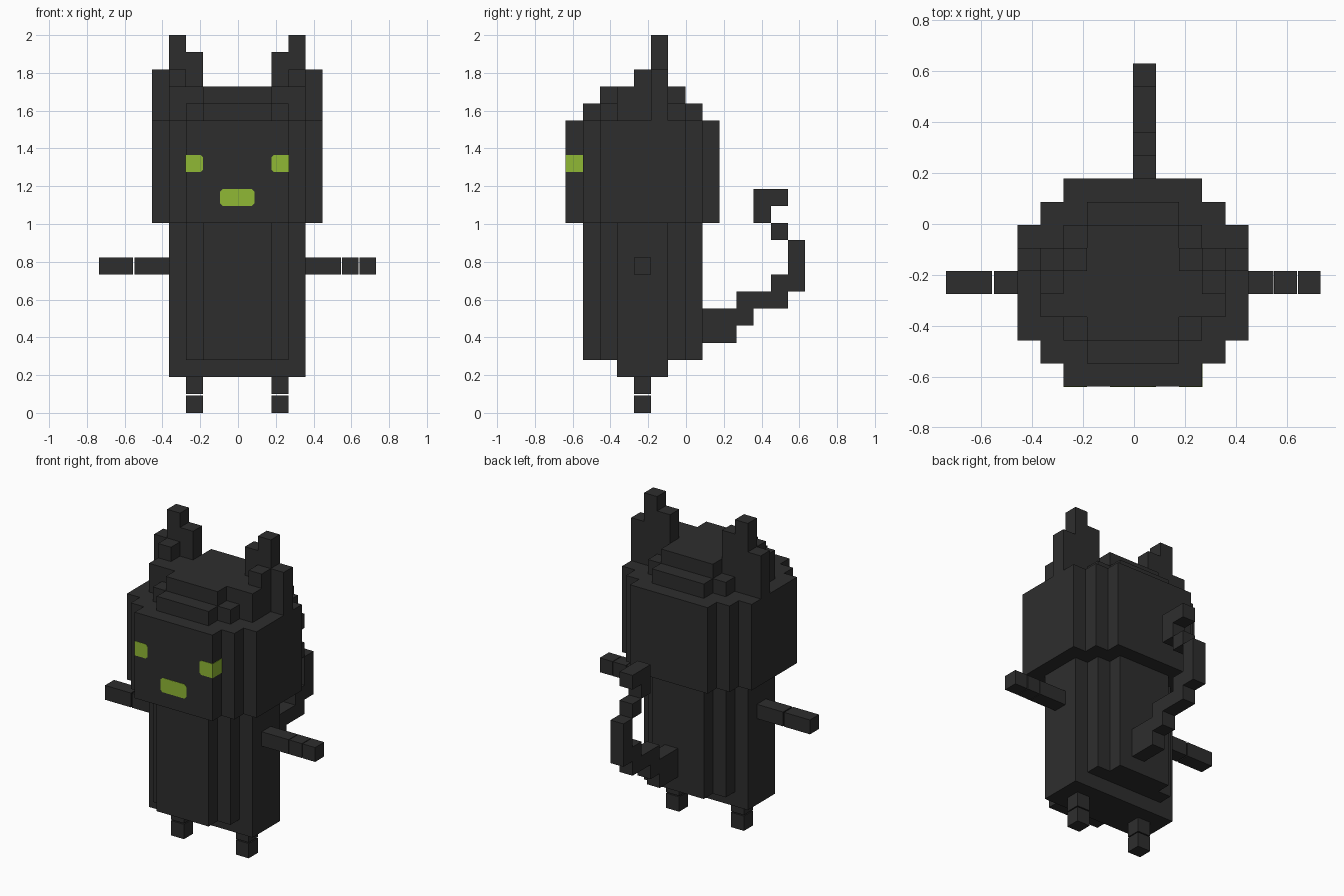
import bpy
import bmesh
from mathutils import Vector

old = bpy.data.objects.get("Cube")
if old:
    bpy.data.objects.remove(old)

V = 0.0905                              # size of one block
ORIGIN = Vector((-0.004, -0.0035, 0.009))


def material(name, rgb):
    m = bpy.data.materials.new(name)
    m.use_nodes = True
    m.diffuse_color = (*rgb, 1)
    bsdf = next(n for n in m.node_tree.nodes if n.type == 'BSDF_PRINCIPLED')
    bsdf.inputs["Base Color"].default_value = (*rgb, 1)
    bsdf.inputs["Roughness"].default_value = 0.9
    return m


CHARCOAL = material("charcoal", (0.027, 0.027, 0.027))
GREEN = material("lime green", (0.28, 0.48, 0.035))


def finish(name, bm, mat):
    bmesh.ops.recalc_face_normals(bm, faces=bm.faces)
    mesh = bpy.data.meshes.new(name)
    bm.to_mesh(mesh)
    bm.free()
    mesh.materials.append(mat)
    ob = bpy.data.objects.new(name, mesh)
    bpy.context.collection.objects.link(ob)
    return ob


def prism(bm, points, direction):
    """Extrude a flat outline, given in block units."""
    face = bm.faces.new([bm.verts.new(ORIGIN + Vector(p) * V) for p in points])
    new = bmesh.ops.extrude_face_region(bm, geom=[face])["geom"]
    verts = [g for g in new if isinstance(g, bmesh.types.BMVert)]
    bmesh.ops.translate(bm, verts=verts, vec=Vector(direction) * V)


def blocks(name, boxes, mat=CHARCOAL):
    """Boxes given as x, y and z ranges in block units."""
    bm = bmesh.new()
    for (x0, x1), (y0, y1), (z0, z1) in boxes:
        outline = [(x0, y0, z0), (x1, y0, z0), (x1, y1, z0), (x0, y1, z0)]
        prism(bm, outline, (0, 0, z1 - z0))
    return finish(name, bm, mat)


def stepped(name, half, widths, z0, z1):
    """Round-cornered block: (half width, half depth) steps about the spine."""
    mid = -2.5
    quarter = []
    for i, (w, d) in enumerate(widths):
        if i:
            quarter.append((w, widths[i - 1][1]))
        quarter.append((w, d))
    right = [(w, mid - d) for w, d in reversed(quarter)]
    right += [(w, mid + d) for w, d in quarter]
    outline = right + [(-x, y) for x, y in reversed(right)]
    bm = bmesh.new()
    prism(bm, [(x, y, z0) for x, y in outline], (0, 0, z1 - z0))
    return finish(name, bm, CHARCOAL)


# Body and head
BODY = [(4, 1.5), (3, 2.5), (2, 3.5)]
HEAD = [(5, 2.5), (4, 3.5), (3, 4.5)]
blocks("body_base", [((-4, 4), (-4, -1), (2, 3))])
stepped("body", 4, BODY, 3, 11)
stepped("head", 5, HEAD, 11, 17)
stepped("head_cap_lower", 4, BODY, 17, 18)
stepped("head_cap_upper", 4, [(4, 1.5), (2, 2.5)], 18, 19)


def side(s, a, b):
    return tuple(sorted((s * a, s * b)))


# Paired parts
for label, s in (("left", 1), ("right", -1)):
    blocks(label + "_ear", [
        (side(s, 4, 5), (-2, -1), (17, 20)),
        (side(s, 2, 3), (-2, -1), (19, 21)),
        (side(s, 3, 4), (-2, -1), (19, 22)),
        (side(s, 3, 4), (-3, -2), (19, 20)),
    ])
    blocks(label + "_foot", [
        (side(s, 2, 3), (-3, -2), (1, 2)),
        (side(s, 2, 3), (-3, -2), (-0.1, 0.93)),
    ])

    # Eye wraps round the corner of the face, with its inner corners trimmed
    e, t = 0.02, 0.14
    inner, outer = 2, 3 + e
    outline = [(outer, 14), (outer, 15), (inner + t, 15), (inner, 15 - t),
               (inner, 14 + t), (inner + t, 14)]
    bm = bmesh.new()
    prism(bm, [(s * x, -7 - e, z) for x, z in outline], (0, 1 + e, 0))
    finish(label + "_eye", bm, GREEN)

# Arms, with narrow joints
ARM_Y, ARM_Z = (-3, -2), (8, 9)
blocks("left_arm", [(x, ARM_Y, ARM_Z) for x in ((4, 6.08), (6.12, 7.1), (7.15, 8.13))])
blocks("right_arm", [(x, ARM_Y, ARM_Z) for x in ((-6.02, -4), (-8.1, -6.1))])

# Mouth
t = 0.15
mouth = [(-1, 12 + t), (-1 + t, 12), (1 - t, 12), (1, 12 + t),
         (1, 13 - t), (1 - t, 13), (-1 + t, 13), (-1, 13 - t)]
bm = bmesh.new()
prism(bm, [(x, -7.02, z) for x, z in mouth], (0, 0.04, 0))
finish("mouth", bm, GREEN)

# Curling tail: y and z ranges of each link
TAIL = [((1, 3), (4, 6)), ((3, 4), (5, 7)), ((4, 5), (6, 7)), ((5, 6), (6, 8)),
        ((6, 7), (7, 10)), ((5, 6), (10, 11)), ((4, 5), (11, 13)), ((5, 6), (12, 13))]
blocks("tail", [((0, 1), y, z) for y, z in TAIL])
